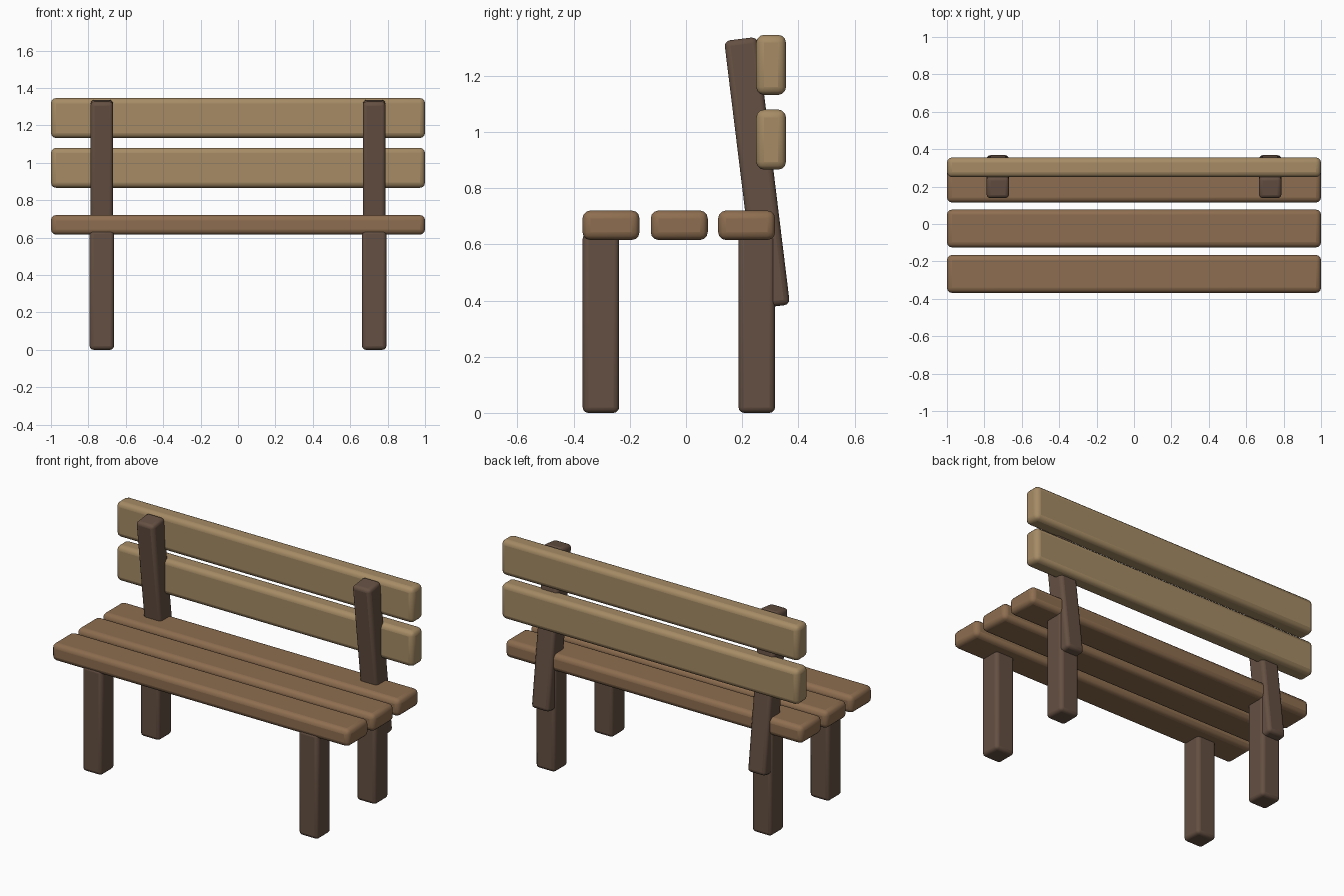
import bpy
from math import radians

if "Cube" in bpy.data.objects:
    bpy.data.objects.remove(bpy.data.objects["Cube"])


def material(name, rgb):
    m = bpy.data.materials.new(name)
    m.diffuse_color = (*rgb, 1)
    m.use_nodes = True
    m.node_tree.nodes["Principled BSDF"].inputs["Base Color"].default_value = m.diffuse_color
    return m


dark = material("dark_wood", (0.13, 0.08, 0.055))
mid = material("seat_wood", (0.27, 0.155, 0.08))
light = material("back_wood", (0.38, 0.26, 0.13))


def beam(name, loc, size, mat, bevel, tilt=0):
    """Box with softly rounded edges, optionally leaning about x."""
    bpy.ops.mesh.primitive_cube_add(size=1, location=loc)
    ob = bpy.context.object
    ob.name = name
    ob.scale = size
    bpy.ops.object.transform_apply(location=False, rotation=False, scale=True)
    ob.rotation_euler.x = radians(tilt)
    ob.data.materials.append(mat)
    mod = ob.modifiers.new("rounded_edges", "BEVEL")
    mod.width = bevel
    mod.segments = 3
    bpy.ops.object.shade_smooth_by_angle(angle=radians(40))
    return ob


# Seat planks, front to back
for i, y in enumerate((-0.267, -0.024, 0.216)):
    beam(f"seat_plank_{i + 1}", (0, y, 0.668), (2, 0.203, 0.105), mid, 0.028)

# Backrest planks
for name, z in (("lower", 0.973), ("upper", 1.239)):
    beam(f"{name}_back_plank", (0, 0.303, z), (2, 0.106, 0.214), light, 0.028)

# Legs and leaning back posts on both sides
for side, x in (("left", -0.728), ("right", 0.728)):
    beam(f"{side}_front_leg", (x, -0.303, 0.32), (0.13, 0.13, 0.64), dark, 0.02)
    beam(f"{side}_rear_leg", (x, 0.252, 0.32), (0.13, 0.13, 0.64), dark, 0.02)
    beam(f"{side}_back_post", (x, 0.253, 0.855), (0.12, 0.118, 0.96), dark, 0.02, tilt=7)
